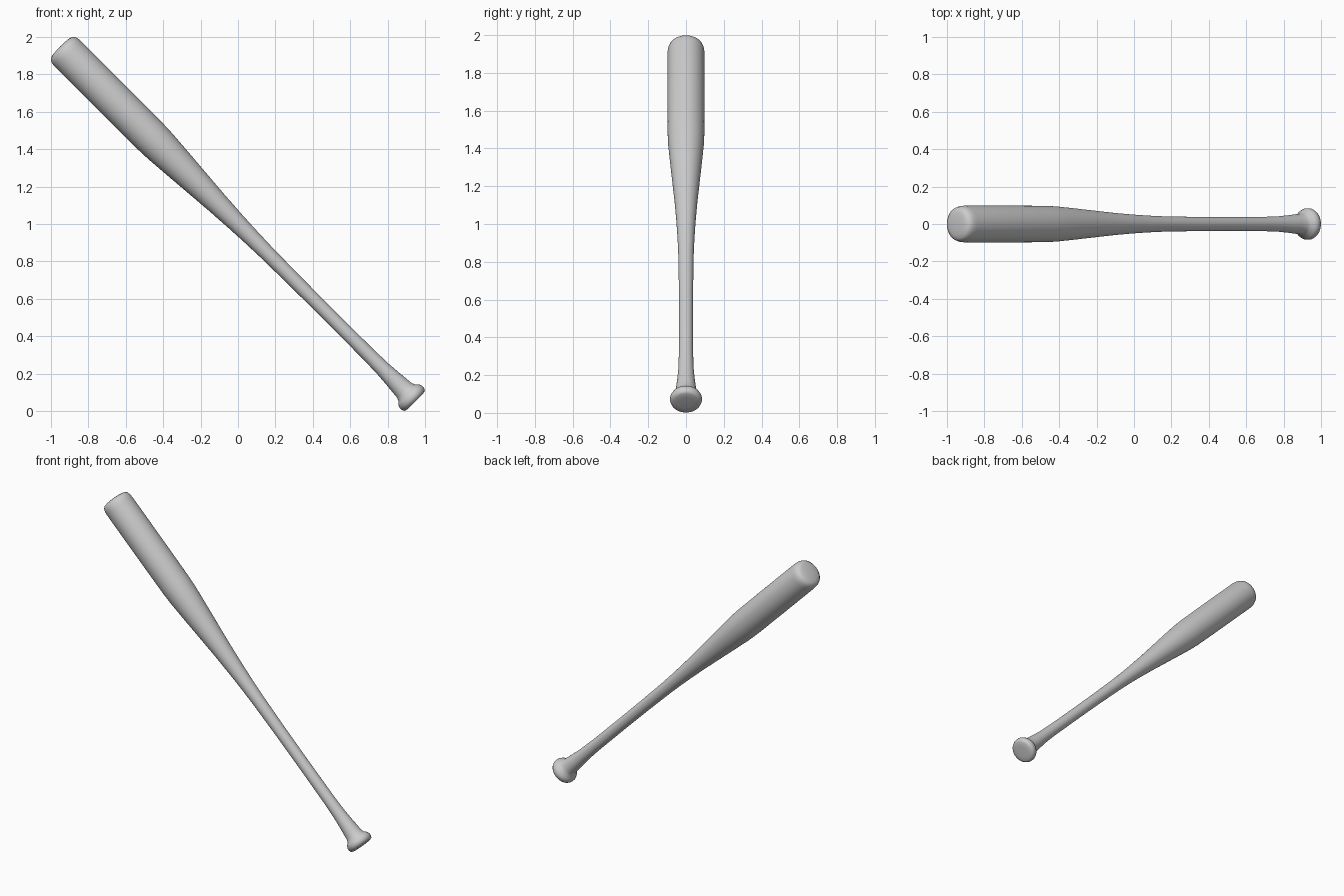
import bpy
import bmesh
from math import tau, radians
from mathutils import Matrix, Vector

cube = bpy.data.objects.get("Cube")
if cube:
    bpy.data.objects.remove(cube)

SEGMENTS = 48


def make_material(name, colour):
    mat = bpy.data.materials.new(name)
    mat.use_nodes = True
    mat.diffuse_color = colour
    mat.node_tree.nodes["Principled BSDF"].inputs["Base Color"].default_value = colour
    return mat


def lathe(name, profile, mat, matrix):
    """Spin (radius, height) points about the long axis."""
    bm = bmesh.new()
    verts = [bm.verts.new((r, 0, h)) for r, h in profile]
    edges = [bm.edges.new(pair) for pair in zip(verts, verts[1:])]
    bmesh.ops.spin(bm, geom=verts + edges, cent=(0, 0, 0), axis=(0, 0, 1),
                   angle=tau, steps=SEGMENTS, use_merge=False)
    bmesh.ops.remove_doubles(bm, verts=bm.verts, dist=0.0005)
    bmesh.ops.recalc_face_normals(bm, faces=bm.faces)
    for face in bm.faces:
        face.smooth = True
    bm.transform(matrix)
    mesh = bpy.data.meshes.new(name)
    bm.to_mesh(mesh)
    bm.free()
    mesh.materials.append(mat)
    obj = bpy.data.objects.new(name, mesh)
    bpy.context.collection.objects.link(obj)
    return obj


grey = make_material("plain grey", (0.6, 0.6, 0.6, 1))

# Distances are measured from the middle of the bat
knob = [(0, -1.34), (0.04, -1.34), (0.066, -1.338), (0.078, -1.333),
        (0.084, -1.318), (0.084, -1.303), (0.077, -1.288), (0.062, -1.274)]
handle = [(0.055, -1.255), (0.052, -1.22), (0.047, -1.17), (0.041, -1.09),
          (0.038, -0.98), (0.037, -0.7), (0.038, -0.45), (0.041, -0.22)]
taper = [(0.045, -0.1), (0.051, 0.02), (0.06, 0.16), (0.072, 0.31),
         (0.085, 0.47), (0.094, 0.59), (0.097, 0.67)]
barrel = [(0.098, 0.9), (0.098, 1.28), (0.096, 1.303), (0.09, 1.322),
          (0.078, 1.333), (0.06, 1.338), (0.03, 1.341), (0, 1.342)]

# The bat leans at a diagonal, barrel up to its right
lean = Matrix.Translation(Vector((0, 0, 1))) @ Matrix.Rotation(radians(-45), 4, 'Y')
lathe("bat", knob + handle + taper + barrel, grey, lean)
